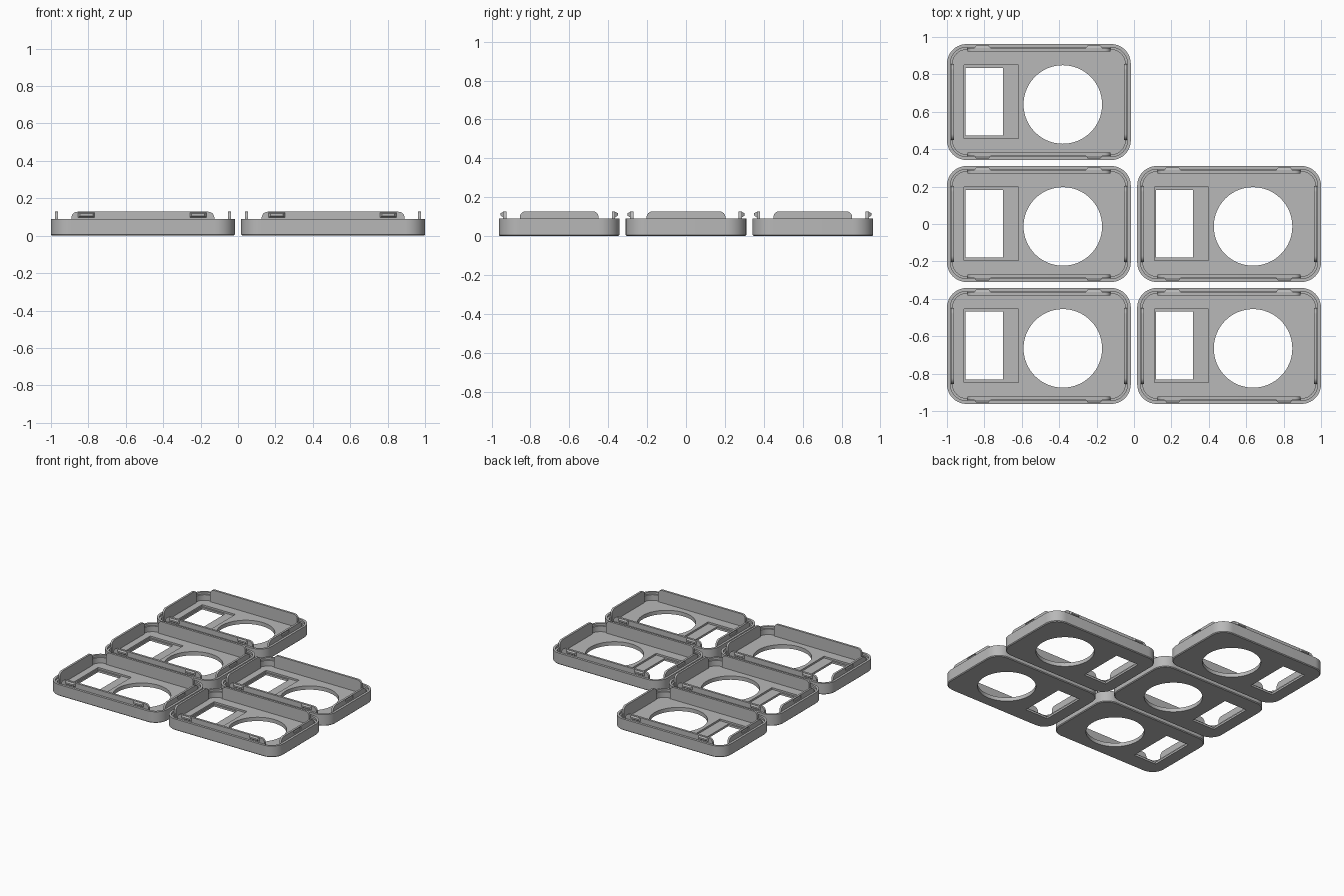
import bpy, bmesh, math

if "Cube" in bpy.data.objects:
    bpy.data.objects.remove(bpy.data.objects["Cube"])

HX, HY, R = 0.4915, 0.31, 0.105      # tray half sizes and corner radius
FLOOR, RIM, TOP = 0.03, 0.09, 0.128  # floor, rim and clip heights

grey = bpy.data.materials.new("grey plastic")
grey.diffuse_color = (0.48, 0.48, 0.48, 1)
grey.use_nodes = True
grey.node_tree.nodes["Principled BSDF"].inputs["Base Color"].default_value = grey.diffuse_color


def make_mesh(name, bm):
    bmesh.ops.recalc_face_normals(bm, faces=bm.faces)
    me = bpy.data.meshes.new(name)
    bm.to_mesh(me)
    bm.free()
    me.materials.append(grey)
    return me


def add(name, me, loc=(0, 0, 0)):
    ob = bpy.data.objects.new(name, me)
    ob.location = loc
    bpy.context.collection.objects.link(ob)
    return ob


def bridge(name, loops):
    """Skin a stack of equal-length closed loops and cap both ends."""
    bm = bmesh.new()
    rings = [[bm.verts.new(p) for p in lp] for lp in loops]
    n = len(rings[0])
    for a, b in zip(rings, rings[1:]):
        for i in range(n):
            j = (i + 1) % n
            bm.faces.new((a[i], a[j], b[j], b[i]))
    bm.faces.new(rings[0])
    bm.faces.new(rings[-1])
    return make_mesh(name, bm)


def rounded(inset, z, seg=10):
    """Rounded rectangle loop, offset inwards."""
    r, pts = R - inset, []
    for k, (sx, sy) in enumerate([(1, 1), (-1, 1), (-1, -1), (1, -1)]):
        for i in range(seg + 1):
            a = math.pi / 2 * (k + i / seg)
            pts.append((sx * (HX - R) + r * math.cos(a),
                        sy * (HY - R) + r * math.sin(a), z))
    return pts


def rect(x0, x1, y0, y1, z):
    return [(x0, y0, z), (x1, y0, z), (x1, y1, z), (x0, y1, z)]


def box(x0, x1, y0, y1, z0, z1):
    return bridge("cutter", [rect(x0, x1, y0, y1, z) for z in (z0, z1)])


def cut(name, me, cutters):
    """Subtract cutter meshes and return the resulting mesh."""
    ob = add(name, me)
    helpers = []
    for c in cutters:
        h = add("cutter", c)
        h.hide_render = True
        helpers.append(h)
        m = ob.modifiers.new("cut", 'BOOLEAN')
        m.operation, m.solver, m.object = 'DIFFERENCE', 'EXACT', h
    dg = bpy.context.evaluated_depsgraph_get()
    out = bpy.data.meshes.new_from_object(ob.evaluated_get(dg))
    out.name = name
    for h in helpers + [ob]:
        bpy.data.objects.remove(h)
    return out


# Tray shell: chamfered bottom, stepped rim, inner wall and floor
shell = bridge("tray", [rounded(i, z) for i, z in [
    (0.006, 0), (0, 0.006), (0, RIM), (0.018, RIM), (0.018, 0.074),
    (0.03, 0.074), (0.03, FLOOR)]])

# Round opening, square opening and the shallow pocket around it
disc = bridge("cutter", [[(0.128 + 0.21 * math.cos(math.tau * i / 64),
                           -0.013 + 0.21 * math.sin(math.tau * i / 64), z)
                          for i in range(64)] for z in (-0.1, 0.2)])
tray = cut("tray", shell, [
    disc,
    box(-0.40, -0.11, -0.195, 0.197, 0.016, 0.06),
    box(-0.392, -0.192, -0.18, 0.183, -0.1, 0.2)])


def clip_profile(half):
    """Upright strip outline with rounded upper ends."""
    r = 0.032
    pts = [(-half, FLOOR - 0.005), (half, FLOOR - 0.005)]
    for s, angles in ((1, range(0, 91, 15)), (-1, range(90, 181, 15))):
        for a in angles:
            t = math.radians(a)
            pts.append((s * (half - r) + r * math.cos(t),
                        TOP - r + r * math.sin(t)))
    return pts


def long_clip(s):
    return bridge("long_clip", [[(u, s * y, z) for u, z in clip_profile(0.382)]
                                for y in (0.271, 0.288)])


def side_clip(s):
    me = bridge("side_clip", [[(s * x, u, z) for u, z in clip_profile(0.203)]
                              for x in (0.454, 0.47)])
    a, b = sorted((s * 0.463, s * 0.49))
    return cut("side_clip", me, [box(a, b, -0.045, 0.045, 0.1, 0.122)])


def snap(s, x):
    """Wedge-shaped catch on the outside of a long clip."""
    def ring(y, w, z0, z1):
        return [(x - w, s * y, z0), (x + w, s * y, z0),
                (x + w, s * y, z1), (x - w, s * y, z1)]
    return bridge("snap_catch", [ring(0.285, 0.046, 0.095, 0.126),
                                 ring(0.302, 0.034, 0.106, 0.118)])


parts = [tray]
for s in (-1, 1):
    parts += [long_clip(s), side_clip(s), snap(s, -0.302), snap(s, 0.295)]

# Five trays laid out in an L-shaped grid
CX, CY = 0.5085, 0.652
for x, y in [(-CX, CY), (-CX, 0), (CX, 0), (-CX, -CY), (CX, -CY)]:
    for me in parts:
        add(me.name.split(".")[0], me, (x, y, 0))

# Smooth the curved walls, keep edges crisp
for me in parts:
    obs = [o for o in bpy.data.objects if o.data == me]
    bpy.ops.object.select_all(action='DESELECT')
    obs[0].select_set(True)
    bpy.context.view_layer.objects.active = obs[0]
    bpy.ops.object.shade_smooth_by_angle(angle=math.radians(30))
